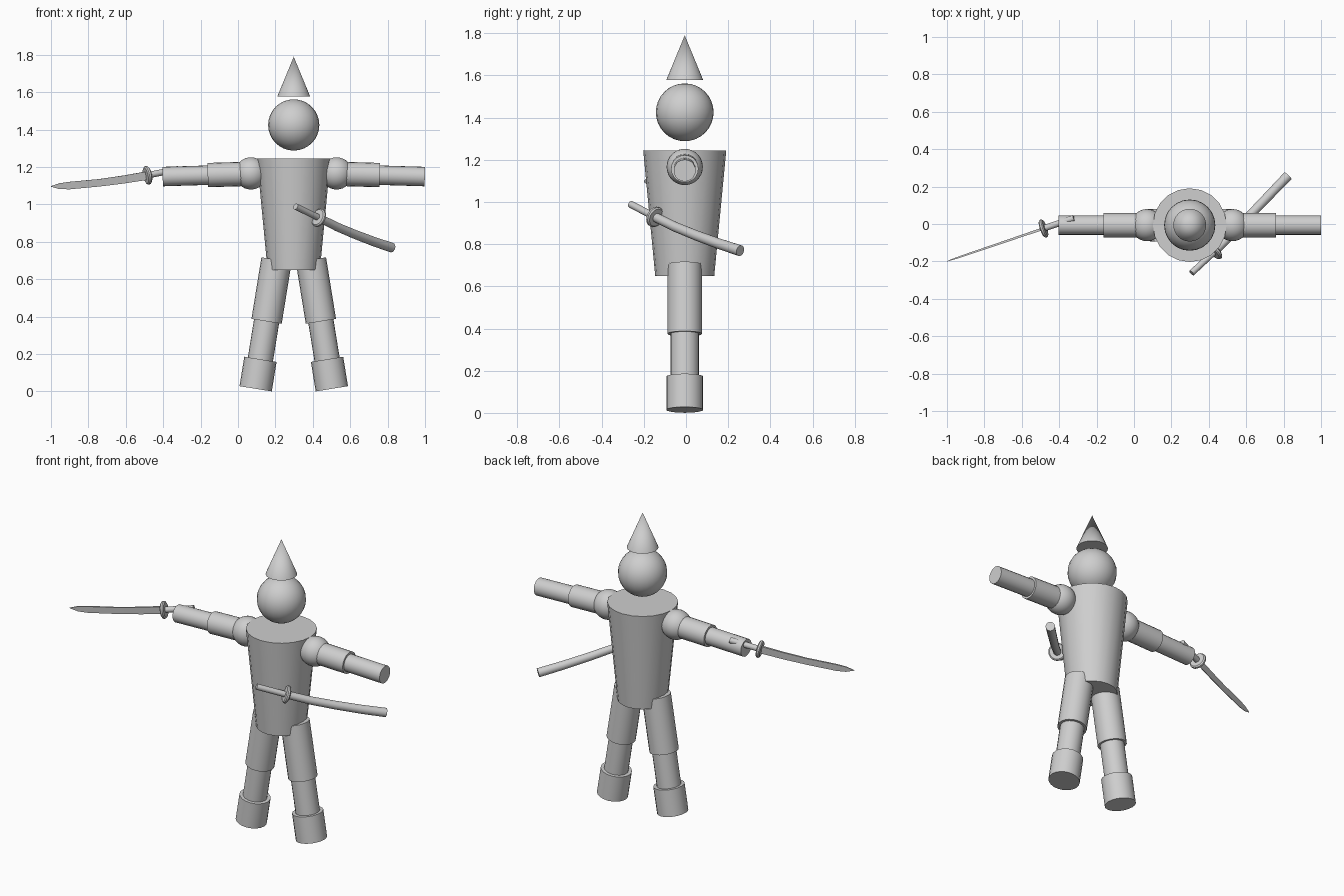
import bpy, bmesh, math
from mathutils import Vector

if "Cube" in bpy.data.objects:
    bpy.data.objects.remove(bpy.data.objects["Cube"])

CX, CY = 0.298, -0.006      # body axis
SIDES = 20

grey = bpy.data.materials.new("plain_grey")
grey.diffuse_color = (0.62, 0.62, 0.62, 1)
grey.use_nodes = True
grey.node_tree.nodes["Principled BSDF"].inputs["Base Color"].default_value = grey.diffuse_color


def finish(name, bm):
    bmesh.ops.recalc_face_normals(bm, faces=bm.faces[:])
    me = bpy.data.meshes.new(name)
    bm.to_mesh(me)
    bm.free()
    me.materials.append(grey)
    ob = bpy.data.objects.new(name, me)
    bpy.context.collection.objects.link(ob)
    bpy.ops.object.select_all(action='DESELECT')
    ob.select_set(True)
    bpy.context.view_layer.objects.active = ob
    bpy.ops.object.shade_smooth_by_angle(angle=math.radians(35))
    return ob


def loft(name, rings):
    """Skin closed rings of equal length and cap both ends."""
    bm = bmesh.new()
    vs = [[bm.verts.new(p) for p in r] for r in rings]
    n = len(rings[0])
    for a, b in zip(vs, vs[1:]):
        for i in range(n):
            j = (i + 1) % n
            bm.faces.new((a[i], a[j], b[j], b[i]))
    bm.faces.new(vs[0])
    bm.faces.new(vs[-1])
    bmesh.ops.remove_doubles(bm, verts=bm.verts[:], dist=1e-5)
    return finish(name, bm)


def tube(name, pts, radii, sides=SIDES):
    """Round tube through the points with a radius at each one."""
    pts = [Vector(p) for p in pts]
    rings = []
    for k, (p, r) in enumerate(zip(pts, radii)):
        d = pts[min(k + 1, len(pts) - 1)] - pts[max(k - 1, 0)]
        q = d.to_track_quat('Z', 'Y')
        rings.append([p + q @ Vector((r * math.cos(t), r * math.sin(t), 0))
                      for t in (2 * math.pi * i / sides for i in range(sides))])
    return loft(name, rings)


def ball(name, loc, r, seg=24, rings=16):
    bm = bmesh.new()
    bmesh.ops.create_uvsphere(bm, u_segments=seg, v_segments=rings, radius=r)
    bmesh.ops.translate(bm, verts=bm.verts[:], vec=loc)
    return finish(name, bm)


def guard(name, centre, direction):
    """Round hand guard with softened rim."""
    c, d = Vector(centre), Vector(direction).normalized()
    tube(name, [c + d * o for o in (-0.011, -0.005, 0.005, 0.011)],
         [0.043, 0.05, 0.05, 0.043])


# Hat, head and torso
bm = bmesh.new()
bmesh.ops.create_cone(bm, cap_ends=True, segments=32, radius1=0.0875, radius2=0, depth=0.212)
bmesh.ops.translate(bm, verts=bm.verts[:], vec=(CX, CY, 1.684))
finish("hat", bm)
ball("head", (CX, CY, 1.425), 0.137)
tube("torso", [(CX, CY, 0.65), (CX, CY, 1.245)], [0.14, 0.197])

# Arms and legs, one pair of each
for side, s in (("left", 1), ("right", -1)):
    def at(x, z):
        return (CX + s * x, CY, z)

    ball(side + "_shoulder", at(0.229, 1.166), 0.086)
    tube(side + "_upper_arm", [at(0.23, 1.164), at(0.460, 1.157)], [0.065, 0.065])
    tube(side + "_forearm", [at(0.44, 1.157), at(0.701, 1.149)], [0.052, 0.052])

    def leg(z):      # point on the slanted leg axis
        return at(0.092 + 0.162 * (0.704 - z), z)

    tube(side + "_thigh", [leg(0.375), leg(0.704)], [0.082, 0.082])
    tube(side + "_shin", [leg(0.15), leg(0.40)], [0.068, 0.068])
    tube(side + "_boot", [leg(0.0145), leg(0.172)], [0.0875, 0.0875])

# Sheathed sword at the hip: curved scabbard, guard and grip
hip = Vector((0.432, -0.147, 0.929))
tube("scabbard", [hip, (0.53, -0.047, 0.880), (0.625, 0.052, 0.840),
                  (0.725, 0.156, 0.802), (0.822, 0.257, 0.769)],
     [0.022, 0.023, 0.024, 0.025, 0.026])
grip_end = Vector((0.308, -0.262, 0.989))
tube("hip_grip", [grip_end, hip], [0.017, 0.017])
guard("hip_guard", hip, hip - grip_end)

# Drawn sword held in the hand
hilt = Vector((-0.484, -0.024, 1.156))
aim = Vector((1, 0.34, 0.20))
tube("sword_grip", [hilt, hilt + aim * 0.163], [0.017, 0.017])
guard("sword_guard", hilt, aim)

# Blade: x, spine height, edge height, spine half thickness
stations = [(-0.48, 1.178, 1.132, 0.007), (-0.61, 1.155, 1.112, 0.006),
            (-0.74, 1.136, 1.096, 0.0055), (-0.90, 1.121, 1.081, 0.005),
            (-0.955, 1.113, 1.082, 0.004), (-1.0, 1.098, 1.095, 0.001)]
side_dir = Vector((-0.34, 1, 0)).normalized()
rings = []
for x, top, edge, h in stations:
    y = hilt.y + 0.34 * (x - hilt.x)
    rings.append([Vector((x, y, top)) + side_dir * h,
                  Vector((x, y, top)) - side_dir * h,
                  Vector((x, y, edge)) - side_dir * h * 0.3,
                  Vector((x, y, edge)) + side_dir * h * 0.3])
loft("sword_blade", rings)
